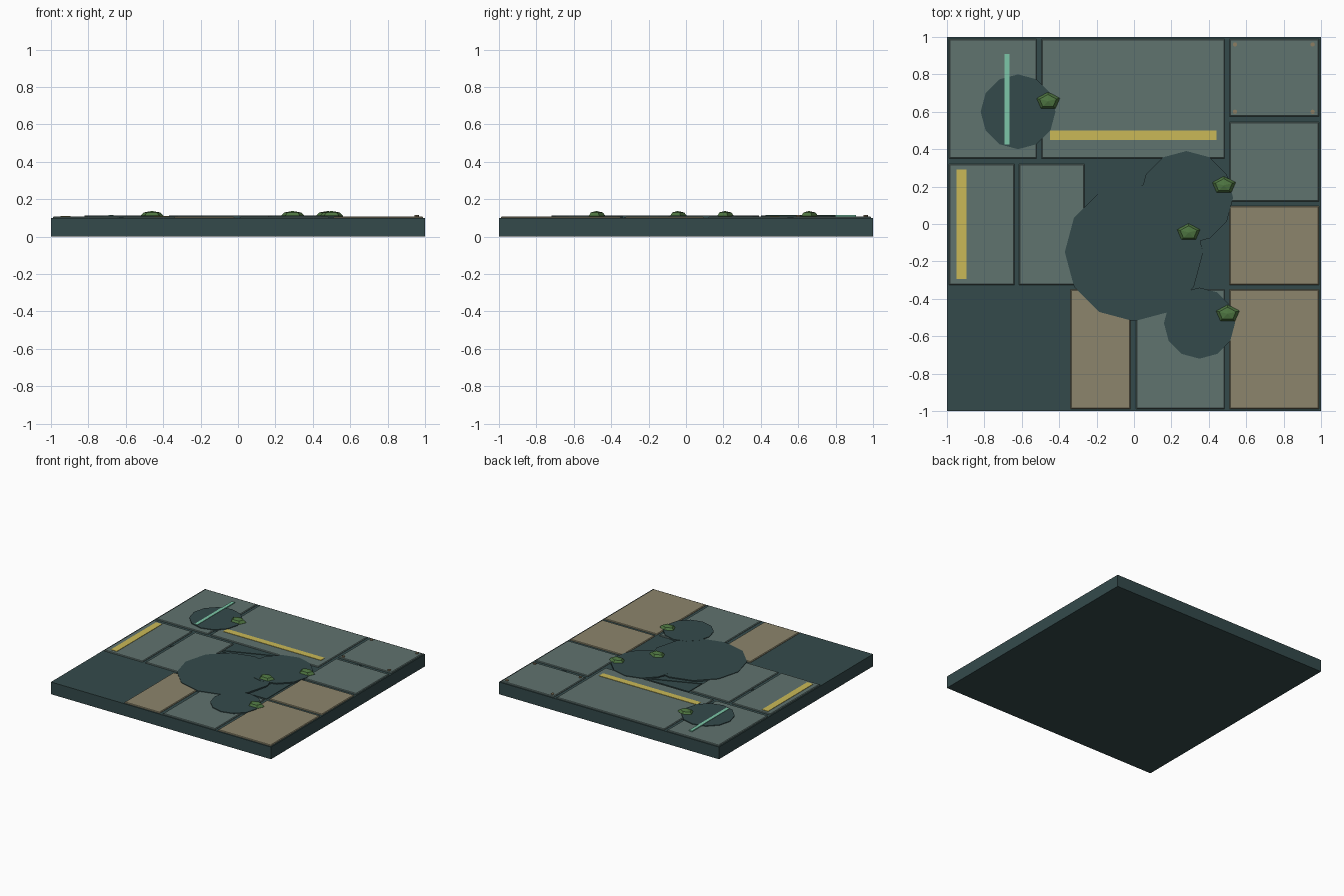
import bpy, bmesh, math

cube = bpy.data.objects.get("Cube")
if cube:
    bpy.data.objects.remove(cube, do_unlink=True)


def material(name, hex_code):
    rgb = [int(hex_code[i:i + 2], 16) / 255 for i in (0, 2, 4)]
    linear = [c / 12.92 if c < 0.04 else ((c + 0.055) / 1.055) ** 2.4 for c in rgb]
    mat = bpy.data.materials.new(name)
    mat.use_nodes = True
    mat.diffuse_color = (*linear, 1)
    mat.node_tree.nodes["Principled BSDF"].inputs["Base Color"].default_value = (*linear, 1)
    return mat


slab_dark = material("dark slate", "344a4b")
tile_grey = material("grey tile", "60736f")
tile_tan = material("tan tile", "8c856c")
yellow = material("yellow paint", "cab957")
mint = material("mint strip", "7cc6a8")
moss = material("moss green", "4e7541")
rivet_tan = material("rivet tan", "8c7d62")

SLAB_TOP = 0.1
TILE_TOP = 0.108


def prism(name, points, z0, z1, mat, chamfer=0):
    """Extrude a flat outline, optionally chamfering its upper rim."""
    bm = bmesh.new()
    low = [bm.verts.new((x, y, z0)) for x, y in points]
    top = [bm.verts.new((x, y, z1)) for x, y in points]
    bm.faces.new(low)
    bm.faces.new(top)
    for i in range(len(points)):
        j = (i + 1) % len(points)
        bm.faces.new((low[i], low[j], top[j], top[i]))
    bmesh.ops.recalc_face_normals(bm, faces=bm.faces)
    if chamfer:
        rim = [e for e in bm.edges if all(v in top for v in e.verts)]
        bmesh.ops.bevel(bm, geom=rim, offset=chamfer, segments=1, affect='EDGES')
    mesh = bpy.data.meshes.new(name)
    bm.to_mesh(mesh)
    bm.free()
    mesh.materials.append(mat)
    obj = bpy.data.objects.new(name, mesh)
    bpy.context.collection.objects.link(obj)
    return obj


def box(name, x0, x1, y0, y1, z0, z1, mat, chamfer=0):
    return prism(name, [(x0, y0), (x1, y0), (x1, y1), (x0, y1)], z0, z1, mat, chamfer)


def ring(cx, cy, r, sides):
    return [(cx + r * math.cos(math.tau * i / sides), cy + r * math.sin(math.tau * i / sides))
            for i in range(sides)]


# Base slab
box("base_slab", -1, 1, -1, 1, 0, SLAB_TOP, slab_dark)

# Floor tiles
tiles = [
    ("back_left_tile", -0.99, -0.52, 0.35, 0.99, tile_grey),
    ("back_middle_tile", -0.495, 0.485, 0.35, 0.99, tile_grey),
    ("back_right_tile", 0.51, 0.99, 0.575, 0.99, tile_grey),
    ("middle_right_tile", 0.51, 0.99, 0.12, 0.545, tile_grey),
    ("tan_side_tile", 0.51, 0.99, -0.325, 0.095, tile_tan),
    ("tan_corner_tile", 0.51, 0.99, -0.99, -0.35, tile_tan),
    ("front_grey_tile", 0.01, 0.485, -0.99, -0.35, tile_grey),
    ("front_tan_tile", -0.34, -0.02, -0.99, -0.35, tile_tan),
    ("striped_side_tile", -0.99, -0.64, -0.325, 0.32, tile_grey),
    ("inner_side_tile", -0.615, -0.265, -0.325, 0.32, tile_grey),
]
for name, x0, x1, y0, y1, mat in tiles:
    box(name, x0, x1, y0, y1, SLAB_TOP - 0.005, TILE_TOP, mat, 0.005)

# Shards of the broken centre tile and chips in the joints
shards = [
    [(-0.26, 0.185), (0.12, 0.335), (-0.26, 0.335)],
    [(-0.26, 0.165), (0.1, 0.31), (0.04, 0.21), (-0.18, 0.16)],
    [(0.49, 0.1), (0.36, -0.1), (0.37, -0.16), (0.33, -0.33), (0.49, -0.33)],
    [(0.69, 0.565), (0.73, 0.57), (0.71, 0.545)],
    [(-0.64, 0.02), (-0.615, 0.03), (-0.62, 0.05)],
]
for i, points in enumerate(shards):
    prism(f"broken_shard_{i + 1}", points, SLAB_TOP - 0.005, 0.104, slab_dark)

# Painted stripes
box("back_stripe", -0.45, 0.44, 0.448, 0.5, TILE_TOP - 0.002, 0.111, yellow)
box("left_stripe", -0.95, -0.895, -0.295, 0.292, TILE_TOP - 0.002, 0.111, yellow)

# Dark stain patches
patches = [(0, -0.15, 0.37), (0.28, 0.14, 0.25), (0.35, -0.53, 0.19), (-0.62, 0.6, 0.2)]
for i, (x, y, r) in enumerate(patches):
    prism(f"stain_patch_{i + 1}", ring(x, y, r, 12), SLAB_TOP, 0.112 + i * 0.0004, slab_dark)

# Glowing strip across the back left stain
box("mint_strip", -0.692, -0.666, 0.425, 0.91, TILE_TOP - 0.002, 0.116, mint)

# Corner rivets
for i, x in enumerate((0.54, 0.955)):
    for j, y in enumerate((0.6, 0.96)):
        prism(f"rivet_{2 * i + j + 1}", ring(x, y, 0.012, 8), TILE_TOP - 0.003, 0.115, rivet_tan)

# Moss clumps: squashed five-sided domes
for i, (x, y) in enumerate([(-0.46, 0.657), (0.48, 0.207), (0.292, -0.045), (0.5, -0.48)]):
    bpy.ops.mesh.primitive_uv_sphere_add(segments=5, ring_count=4, radius=1, location=(x, y, 0.11))
    clump = bpy.context.object
    clump.name = f"moss_clump_{i + 1}"
    clump.rotation_euler.z = 0
    for v in clump.data.vertices:
        a = math.atan2(v.co.y, v.co.x)
        r = math.hypot(v.co.x, v.co.y)
        # turn so that one corner points to the back
        a = round(a / (math.tau / 5) * 4) / 4 * math.tau / 5
        v.co.x, v.co.y = r * math.cos(a), r * math.sin(a)
    bm = bmesh.new()
    bm.from_mesh(clump.data)
    corner = max(bm.verts, key=lambda v: math.hypot(v.co.x, v.co.y))
    turn = math.pi / 2 - math.atan2(corner.co.y, corner.co.x)
    for v in bm.verts:
        px, py = v.co.x, v.co.y
        v.co.x = 0.067 * (px * math.cos(turn) - py * math.sin(turn))
        v.co.y = 0.05 * (px * math.sin(turn) + py * math.cos(turn))
        v.co.z *= 0.027
    bm.to_mesh(clump.data)
    bm.free()
    clump.data.materials.append(moss)
